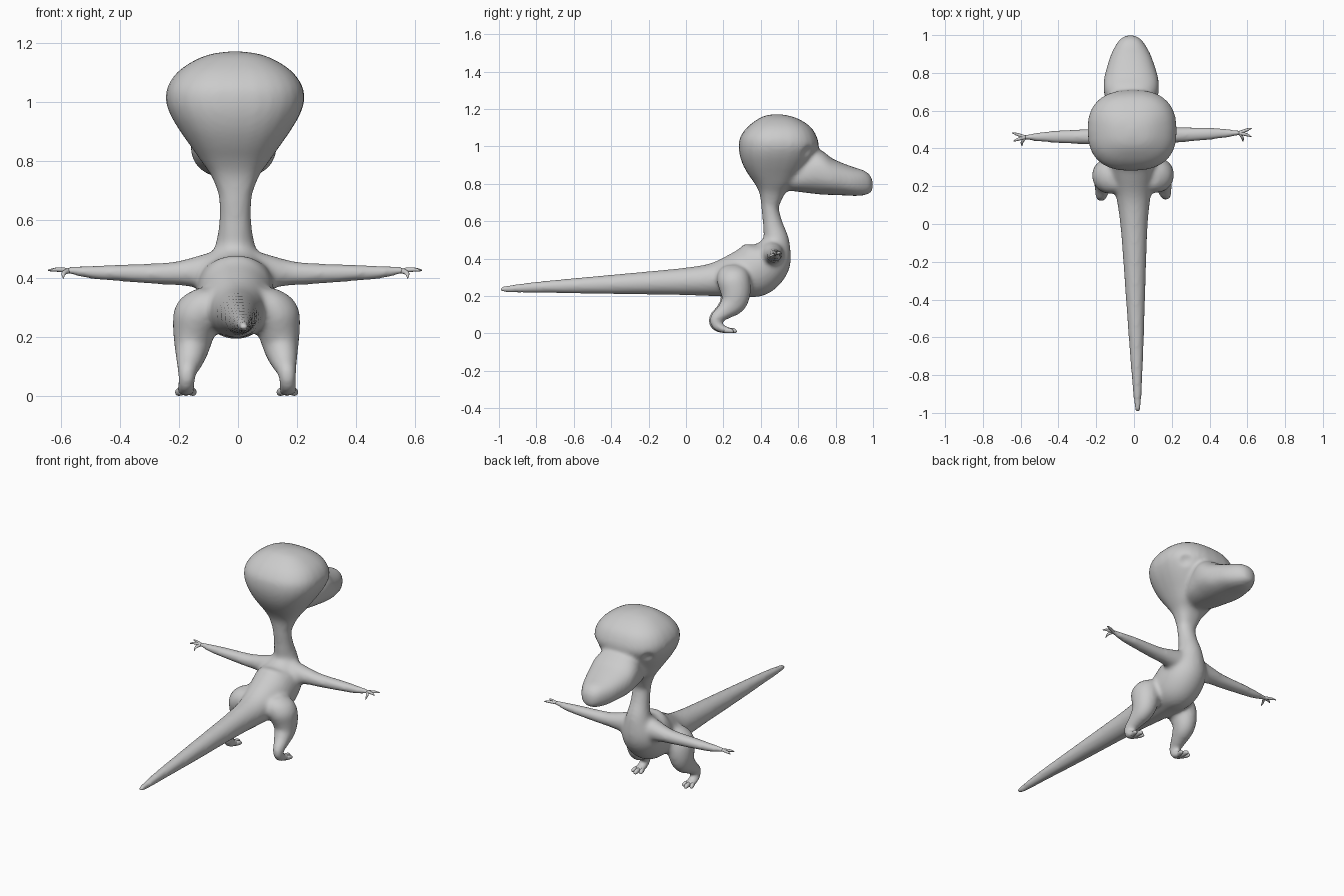
import bpy, bmesh, math
from mathutils import Vector

if "Cube" in bpy.data.objects:
    bpy.data.objects.remove(bpy.data.objects["Cube"])

X, Y, Z = Vector((1, 0, 0)), Vector((0, 1, 0)), Vector((0, 0, 1))
YAW = 0.02


def catmull(pts, steps):
    out = []
    n = len(pts)
    for i in range(n - 1):
        p = [pts[max(i - 1, 0)], pts[i], pts[i + 1], pts[min(i + 2, n - 1)]]
        for k in range(steps):
            t = k / steps
            out.append([0.5 * (2 * b + (c - a) * t + (2 * a - 5 * b + 4 * c - d) * t * t
                               + (3 * b - a - 3 * c + d) * t ** 3) for a, b, c, d in zip(*p)])
    out.append(list(pts[-1]))
    return out


def loft(bm, stations, u, v=None, side=1, seg=28, power=2.0, steps=5):
    """Skin superellipse rings (x, y, z, half_u, half_v); v follows the path if not given."""
    st = catmull(stations, steps)
    rings = []
    for i, s in enumerate(st):
        c = Vector(s[:3])
        axis = v
        if v is None:
            t = Vector(st[min(i + 1, len(st) - 1)][:3]) - Vector(st[max(i - 1, 0)][:3])
            axis = t.normalized().cross(u).normalized()
        ring = []
        for k in range(seg):
            a = 2 * math.pi * k / seg
            cu, sv = math.cos(a), math.sin(a)
            p = c + u * (max(s[3], .002) * math.copysign(abs(cu) ** (2 / power), cu)) \
                + axis * (max(s[4], .002) * math.copysign(abs(sv) ** (2 / power), sv))
            ring.append(bm.verts.new((p.x * side, p.y, p.z)))
        rings.append(ring)
    for r, q in zip(rings, rings[1:]):
        for k in range(seg):
            j = (k + 1) % seg
            bm.faces.new((r[k], r[j], q[j], q[k]))
    bm.faces.new(rings[0][::-1])
    bm.faces.new(rings[-1])


def finish(bm, name):
    bmesh.ops.recalc_face_normals(bm, faces=bm.faces)
    me = bpy.data.meshes.new(name)
    bm.to_mesh(me)
    bm.free()
    me.shade_smooth()
    ob = bpy.data.objects.new(name, me)
    bpy.context.collection.objects.link(ob)
    ob.rotation_euler.z = YAW
    return ob


body = bmesh.new()

# tail, torso and neck
loft(body, [(0, -.998, .238, .008, .008), (0, -.97, .237, .018, .018), (0, -.8, .247, .03, .03),
            (0, -.5, .258, .046, .047), (0, -.2, .27, .061, .062), (0, 0, .278, .073, .074),
            (0, .15, .288, .092, .09), (0, .28, .315, .118, .122), (0, .37, .342, .13, .147),
            (0, .445, .4, .122, .125), (0, .48, .49, .075, .075), (0, .465, .58, .056, .054),
            (0, .45, .67, .056, .047), (0, .455, .74, .07, .06)], X)

# cranium: horizontal slices from the throat to the crown
head = [(.68, .405, .497, .054), (.75, .393, .53, .082), (.8, .368, .58, .117), (.85, .333, .62, .152),
        (.9, .305, .66, .187), (.95, .288, .69, .217), (1.0, .282, .71, .235), (1.05, .29, .7, .23),
        (1.1, .325, .67, .197), (1.14, .375, .615, .14), (1.163, .42, .555, .08), (1.172, .47, .5, .01)]
loft(body, [(0, (a + b) / 2, z, w, (b - a) / 2) for z, a, b, w in head], X, Y, power=2.5)

# snout: upright slices toward the tip
snout = [(.5, .77, .86, .07), (.6, .757, .93, .12), (.68, .747, .985, .142), (.73, .742, .975, .147),
         (.78, .74, .937, .142), (.84, .738, .91, .125), (.9, .735, .888, .104), (.95, .738, .872, .077),
         (.983, .75, .848, .05), (.999, .765, .815, .02)]
loft(body, [(0, y, (a + b) / 2, w, (b - a) / 2) for y, a, b, w in snout], X, Z, power=2.3)

for s in (1, -1):
    # arm
    loft(body, [(.02, .455, .42, .07, .085), (.1, .46, .423, .06, .062), (.18, .467, .419, .046, .044),
                (.25, .467, .416, .041, .037), (.4, .47, .419, .034, .029), (.5, .471, .421, .025, .022),
                (.56, .471, .427, .017, .014), (.59, .472, .428, .017, .011)], Y, Z, side=s)
    # leg and foot
    loft(body, [(.095, .235, .365, .04, .04), (.11, .24, .335, .075, .075), (.13, .25, .29, .083, .088),
                (.142, .262, .225, .074, .082), (.15, .25, .165, .06, .07), (.16, .2, .115, .045, .045),
                (.169, .157, .08, .032, .033), (.172, .16, .045, .029, .028),
                (.172, .19, .024, .031, .022), (.172, .225, .018, .033, .017),
                (.172, .238, .016, .025, .012)], X, side=s)

creature = finish(body, "creature_body")

# eye socket cutters
cut = bmesh.new()
for s in (1, -1):
    r = bmesh.ops.create_uvsphere(cut, u_segments=24, v_segments=16, radius=1)
    for v in r["verts"]:
        v.co = Vector((s * .2 + v.co.x * .06, .69 + v.co.y * .075, .955 + v.co.z * .06))
sockets = finish(cut, "eye_socket_cutter")
sockets.hide_render = True
sockets.hide_viewport = True

# weld all volumes into one skin
m = creature.modifiers.new("weld", "REMESH")
m.mode, m.voxel_size, m.use_smooth_shade = "VOXEL", .011, True
m = creature.modifiers.new("sockets", "BOOLEAN")
m.operation, m.object, m.solver = "DIFFERENCE", sockets, "EXACT"
m = creature.modifiers.new("reweld", "REMESH")
m.mode, m.voxel_size, m.use_smooth_shade = "VOXEL", .01, True
m = creature.modifiers.new("soften", "SMOOTH")
m.factor, m.iterations = .5, 8

# fingers and toes
for s, label in ((1, "right"), (-1, "left")):
    f = bmesh.new()
    for tip, mid in (((.635, .495, .428), (.61, .487, .43)), ((.63, .45, .426), (.608, .46, .43)),
                     ((.585, .425, .402), (.583, .445, .418))):
        loft(f, [(.565, .471, .427, .01, .009), (*mid, .008, .007), (*tip, .002, .002)],
             Y if mid[0] > .59 else X, Z, side=s, seg=10)
    finish(f, label + "_fingers")
    t = bmesh.new()
    for dx, y in ((-.022, .25), (0, .268), (.023, .25)):
        loft(t, [(.172 + dx * .6, .2, .017, .012, .014), (.172 + dx, y - .022, .015, .013, .014),
                 (.172 + dx * 1.15, y - .006, .012, .01, .01), (.172 + dx * 1.2, y, .01, .003, .003)],
             X, Z, side=s, seg=12)
    finish(t, label + "_toes")
